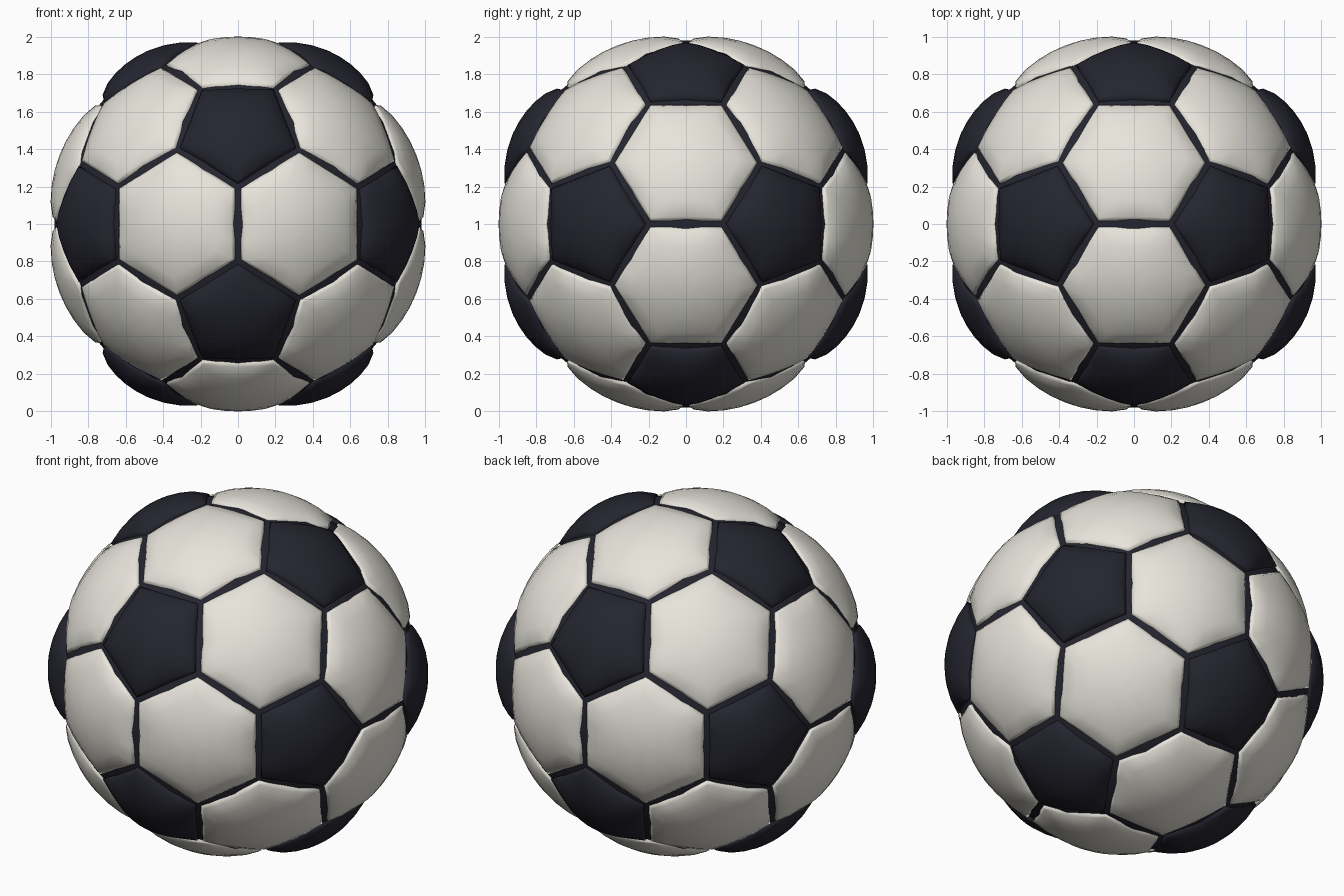
import bpy, bmesh, math
from itertools import combinations
from mathutils import Vector

if "Cube" in bpy.data.objects:
    bpy.data.objects.remove(bpy.data.objects["Cube"])

PUFF, INSET, SEG = 0.108, 0.948, 4
RINGS = [1.0, 0.96, 0.75, 0.5, 0.25]


def material(name, rgb):
    m = bpy.data.materials.new(name)
    m.diffuse_color = (*rgb, 1)
    m.use_nodes = True
    m.node_tree.nodes["Principled BSDF"].inputs["Base Color"].default_value = m.diffuse_color
    return m


white = material("off_white", (0.80, 0.78, 0.71))
dark = material("dark_navy", (0.018, 0.018, 0.029))

# Icosahedron corners: each one becomes a pentagon, each triangle a hexagon
PHI = (1 + 5 ** 0.5) / 2
ico = []
for s in (-1, 1):
    for t in (-PHI, PHI):
        ico += [Vector((0, t, s)), Vector((t, s, 0)), Vector((s, 0, t))]


def near(a, b):
    return abs((a - b).length - 2) < 0.01


def cut(a, b):
    return ((2 * a + b) / 3).normalized()


pentagons = [[cut(v, u) for u in ico if near(u, v)] for v in ico]
hexagons = [[cut(p, q) for p in tri for q in tri if p is not q]
            for tri in combinations(ico, 3)
            if all(near(p, q) for p, q in combinations(tri, 2))]


def add_panel(bm, corners):
    """One pillow-like panel: concentric rings raised over the flat polygon."""
    n = len(corners)
    c = sum(corners, Vector()) / n
    normal = c.normalized()
    ax = (corners[0] - c).normalized()
    ay = normal.cross(ax)
    corners = sorted(corners, key=lambda p: math.atan2((p - c).dot(ay), (p - c).dot(ax)))
    offs = [(p - c) * INSET for p in corners]
    mids = [(offs[i] + offs[(i + 1) % n]) / 2 for i in range(n)]

    def raised(o):
        prod = 1.0
        for m in mids:
            prod *= max(0.0, 1 - o.dot(m) / m.length_squared)
        return c + o + normal * PUFF * prod ** 0.48

    edge = [offs[i].lerp(offs[(i + 1) % n], k / SEG) for i in range(n) for k in range(SEG)]
    loops = [[bm.verts.new((c + o) * 0.95) for o in edge]]      # hidden skirt
    loops += [[bm.verts.new(raised(o * t)) for o in edge] for t in RINGS]
    top = bm.verts.new(raised(Vector()))
    count = len(edge)
    for a, b in zip(loops, loops[1:]):
        for i in range(count):
            j = (i + 1) % count
            bm.faces.new((a[i], a[j], b[j], b[i]))
    for i in range(count):
        bm.faces.new((loops[-1][i], loops[-1][(i + 1) % count], top))


def finish(bm, name, mat):
    for f in bm.faces:
        f.smooth = True
    bmesh.ops.translate(bm, verts=bm.verts, vec=(0, 0, 1))
    me = bpy.data.meshes.new(name)
    bm.to_mesh(me)
    bm.free()
    me.materials.append(mat)
    ob = bpy.data.objects.new(name, me)
    bpy.context.collection.objects.link(ob)


# Panels
for name, polys, mat in (("white_hexagon_panels", hexagons, white),
                         ("dark_pentagon_panels", pentagons, dark)):
    bm = bmesh.new()
    for poly in polys:
        add_panel(bm, poly)
    finish(bm, name, mat)

# Dark inner ball showing through the seams
bm = bmesh.new()
bmesh.ops.create_uvsphere(bm, u_segments=32, v_segments=16, radius=0.982)
finish(bm, "inner_ball", dark)
